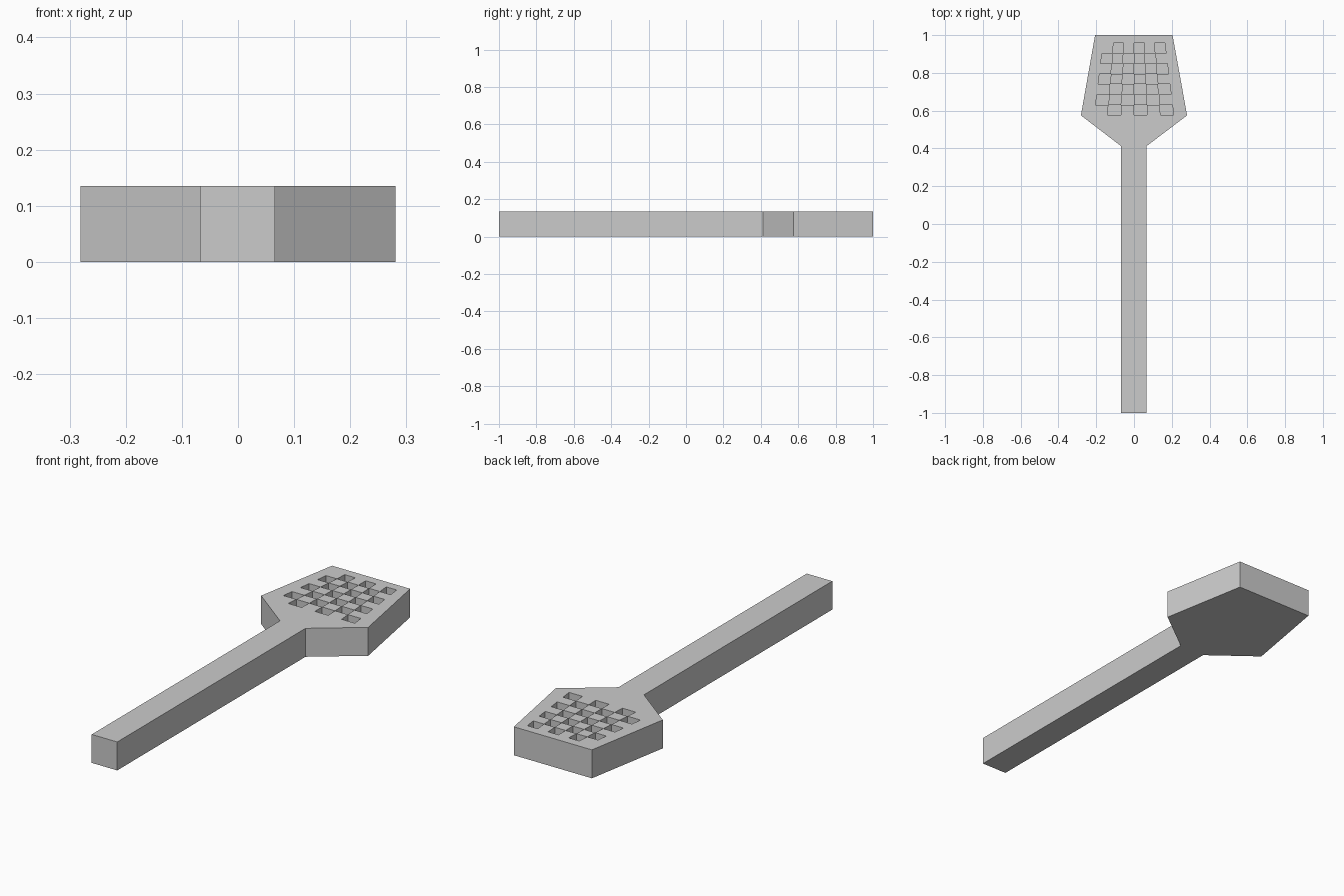
import bpy, bmesh

if "Cube" in bpy.data.objects:
    bpy.data.objects.remove(bpy.data.objects["Cube"])

H = 0.135          # thickness
FLOOR = 0.004      # floor height of the pockets
COLS, ROWS = 6, 7

# Outline, counter-clockwise from the handle end
outline = [(-0.068, -1), (0.066, -1), (0.066, 0.412), (0.281, 0.575),
           (0.204, 1), (-0.206, 1), (-0.281, 0.575), (-0.068, 0.412)]

bm = bmesh.new()


def face(points):
    return bm.faces.new([bm.verts.new(p) for p in points])


def top(points):
    return face([(x, y, H) for x, y in points])


def grid(c, r):
    """Corner of the tapered pocket grid, r counted upward."""
    t = r / ROWS
    half = 0.21 + (0.163 - 0.21) * t
    return (half * (2 * c / COLS - 1), 0.577 + (0.957 - 0.577) * t)


# Outer walls and underside
for a, b in zip(outline, outline[1:] + outline[:1]):
    face([(*a, 0), (*b, 0), (*b, H), (*a, H)])
face([(*p, 0) for p in reversed(outline)])

# Top of the handle and the rim around the pocket grid
p = outline
top([p[0], p[1], p[2], p[7]])
top([p[7], p[2], p[3]] + [grid(c, 0) for c in range(COLS, -1, -1)] + [p[6]])
top([p[3], p[4]] + [grid(COLS, r) for r in range(ROWS, -1, -1)])
top([p[4], p[5]] + [grid(c, ROWS) for c in range(COLS + 1)])
top([p[5], p[6]] + [grid(0, r) for r in range(ROWS + 1)])

# Checkerboard of flat cells and sunken pockets
for r in range(ROWS):
    for c in range(COLS):
        q = [grid(c, r), grid(c + 1, r), grid(c + 1, r + 1), grid(c, r + 1)]
        if (r + c) % 2 == 0:
            top(q)
            continue
        face([(*v, FLOOR) for v in q])
        for a, b in zip(q, q[1:] + q[:1]):
            face([(*a, H), (*b, H), (*b, FLOOR), (*a, FLOOR)])

bmesh.ops.remove_doubles(bm, verts=bm.verts, dist=1e-5)
mesh = bpy.data.meshes.new("spatula")
bm.to_mesh(mesh)
bm.free()
bpy.context.collection.objects.link(bpy.data.objects.new("spatula", mesh))
